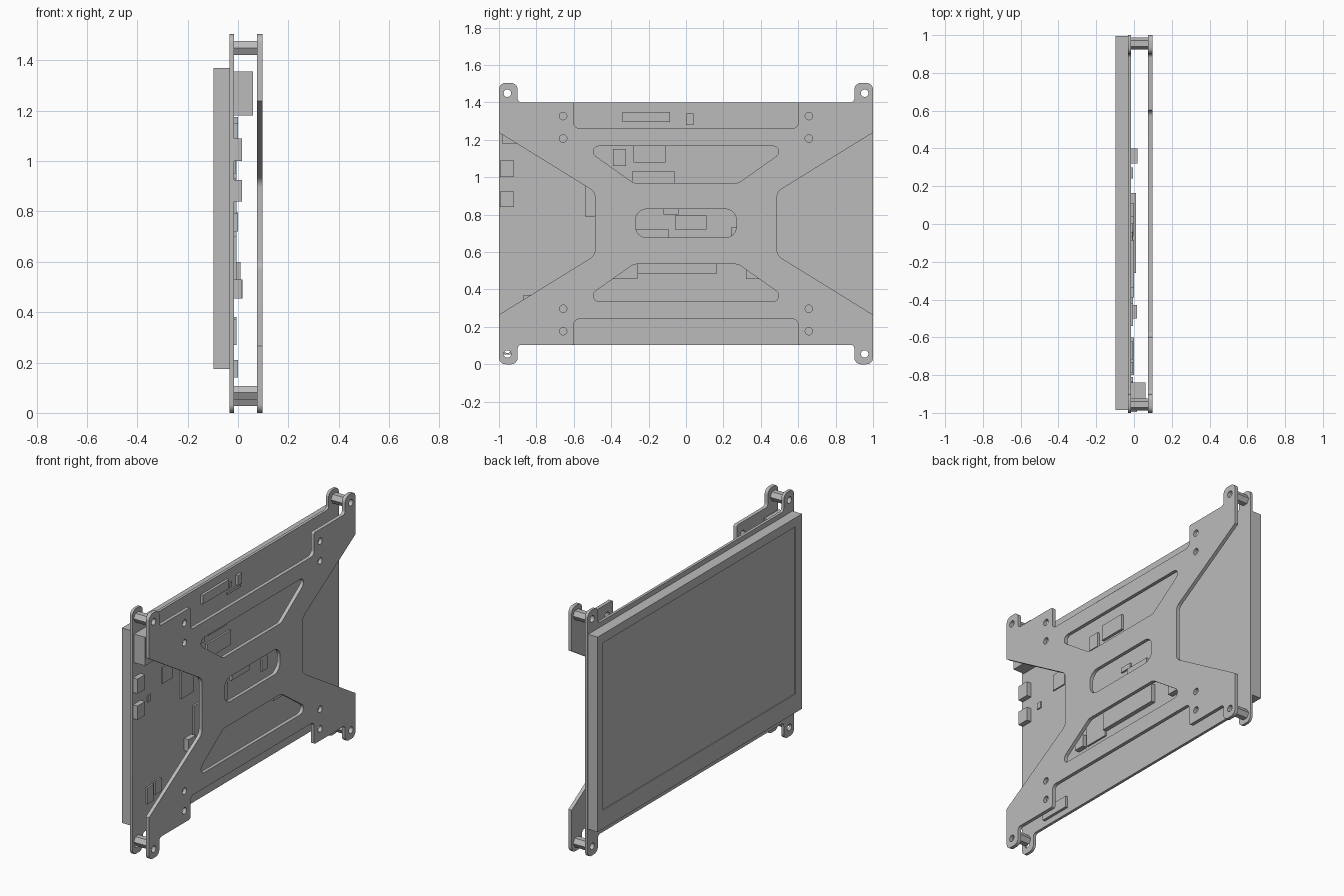
import bpy, bmesh, math
from mathutils import Matrix, Vector

cube = bpy.data.objects.get("Cube")
if cube:
    bpy.data.objects.remove(cube, do_unlink=True)

grey = bpy.data.materials.new("light_grey")
grey.use_nodes = True
colour = (0.5, 0.5, 0.5, 1)
grey.diffuse_color = colour
grey.node_tree.nodes["Principled BSDF"].inputs["Base Color"].default_value = colour

MID = 0.752                       # height of the horizontal symmetry line
BOARD_BACK, BOARD_FRONT = -0.033, -0.016
PLATE_BACK, PLATE_FRONT = 0.075, 0.097


def rounded(points, steps=6):
    """Round the corners of a polygon given as (y, z, radius)."""
    out = []
    for i, (y, z, r) in enumerate(points):
        p = Vector((y, z))
        if r == 0:
            out.append(p)
            continue
        a = (Vector(points[i - 1][:2]) - p).normalized()
        b = (Vector(points[(i + 1) % len(points)][:2]) - p).normalized()
        half = a.angle(b) / 2
        centre = p + (a + b).normalized() * r / math.sin(half)
        start = p + a * r / math.tan(half) - centre
        end = p + b * r / math.tan(half) - centre
        sweep = start.angle_signed(end)
        for k in range(steps + 1):
            out.append(centre + Matrix.Rotation(-sweep * k / steps, 2) @ start)
    return out


def circle(y, z, r, n=24):
    return [Vector((y + r * math.cos(math.tau * k / n),
                    z + r * math.sin(math.tau * k / n))) for k in range(n)]


def rect(y0, y1, z0, z1, r=0):
    return rounded([(y0, z0, r), (y1, z0, r), (y1, z1, r), (y0, z1, r)])


def slab(name, loops, x0, x1):
    """Extrude an outline with holes along x."""
    curve = bpy.data.curves.new(name, 'CURVE')
    curve.dimensions = '2D'
    curve.fill_mode = 'BOTH'
    curve.extrude = (x1 - x0) / 2
    for loop in loops:
        spline = curve.splines.new('POLY')
        spline.points.add(len(loop) - 1)
        for point, p in zip(spline.points, loop):
            point.co = (p.x, p.y, 0, 1)
        spline.use_cyclic_u = True
    helper = bpy.data.objects.new(name + "_outline", curve)
    bpy.context.collection.objects.link(helper)
    graph = bpy.context.evaluated_depsgraph_get()
    mesh = bpy.data.meshes.new_from_object(helper.evaluated_get(graph))
    bpy.data.objects.remove(helper, do_unlink=True)
    bm = bmesh.new()
    bm.from_mesh(mesh)
    bmesh.ops.remove_doubles(bm, verts=bm.verts, dist=0.00005)
    for v in bm.verts:
        y, z, x = v.co
        v.co = ((x0 + x1) / 2 + x, y, z)
    bmesh.ops.recalc_face_normals(bm, faces=bm.faces)
    bm.to_mesh(mesh)
    bm.free()
    mesh.materials.clear()
    mesh.materials.append(grey)
    obj = bpy.data.objects.new(name, mesh)
    bpy.context.collection.objects.link(obj)
    bpy.ops.object.select_all(action='DESELECT')
    obj.select_set(True)
    bpy.context.view_layer.objects.active = obj
    bpy.ops.object.shade_smooth_by_angle(angle=math.radians(30))
    return obj


def four_way(quarter):
    """Mirror a quarter outline (from top centre to the side) into a full one."""
    q, rev = quarter, quarter[::-1]
    full = [(y, MID + z, r) for y, z, r in q]
    full += [(y, MID - z, r) for y, z, r in rev]
    full += [(-y, MID - z, r) for y, z, r in q]
    full += [(-y, MID + z, r) for y, z, r in rev]
    return rounded(full)


SIGNS = [(a, b) for a in (-1, 1) for b in (-1, 1)]
corner_holes = [circle(a * 0.955, MID + b * 0.697, 0.02) for a, b in SIGNS]

# Mounting plate with cross-shaped arms, slots and screw holes
tab = [(0.9, 0.648, 0.02), (0.9, MID, 0.035), (1, MID, 0.035)]
plate_outline = four_way([(0.6, 0.51, 0.03), (0.6, 0.648, 0.01)] + tab
                         + [(1, 0.487, 0), (0.487, 0.17, 0.05)])
plate_holes = list(corner_holes)
for a, b in SIGNS:
    for height in (0.575, 0.455):
        plate_holes.append(circle(a * 0.657, MID + b * height, 0.02))
for b in (-1, 1):
    plate_holes.append(rounded([
        (-0.56, MID + b * 0.415, 0.03), (0.56, MID + b * 0.415, 0.03),
        (0.28, MID + b * 0.217, 0.05), (-0.28, MID + b * 0.217, 0.05)]))
plate_holes.append(rect(-0.27, 0.27, 0.677, 0.83, 0.06))
slab("mounting_plate", [plate_outline] + plate_holes, PLATE_BACK, PLATE_FRONT)

# Circuit board with corner tabs
slab("circuit_board", [four_way(tab)] + corner_holes, BOARD_BACK, BOARD_FRONT)

# Display panel with a shallow recessed screen
panel = rect(-0.985, 0.995, 0.175, 1.37)
slab("display_panel", [panel], -0.093, BOARD_BACK)
slab("display_bezel", [panel, rect(-0.92, 0.945, 0.29, 1.315)], -0.098, -0.093)

# Hexagonal hollow spacers; one sits slightly higher
for a, b in SIGNS:
    z = MID + b * 0.697 + (0.025 if (a, b) == (-1, -1) else 0)
    slab("spacer", [circle(a * 0.955, z, 0.032, 6), circle(a * 0.955, z, 0.02)],
         BOARD_FRONT, PLATE_BACK)

# Board components: name, y range, z range, front face x
components = [
    ("network_socket", -0.985, -0.84, 1.18, 1.355, 0.06),
    ("upper_port", -0.995, -0.92, 1.0, 1.09, 0.015),
    ("lower_port", -0.995, -0.92, 0.84, 0.925, 0.015),
    ("top_header", -0.34, -0.085, 1.295, 1.35, 0),
    ("top_chip", -0.07, -0.045, 1.29, 1.32, -0.008),
    ("top_switch", 0, 0.04, 1.28, 1.34, 0),
    ("top_strip", -0.09, 0.04, 1.255, 1.27, -0.008),
    ("power_chip", -0.39, -0.32, 1.06, 1.15, 0),
    ("main_chip", -0.28, -0.11, 1.08, 1.175, 0),
    ("memory_chip", -0.29, -0.06, 0.94, 1.03, -0.005),
    ("side_chip", -0.54, -0.42, 0.79, 0.95, -0.005),
    ("edge_chip", -0.72, -0.62, 0.95, 1.05, -0.008),
    ("edge_part", -0.86, -0.83, 0.89, 0.93, -0.008),
    ("centre_chip", -0.06, 0.11, 0.72, 0.795, 0),
    ("centre_strip", -0.12, -0.04, 0.8, 0.83, -0.005),
    ("centre_part", -0.28, -0.09, 0.62, 0.72, -0.005),
    ("small_part", 0.24, 0.3, 0.66, 0.73, -0.005),
    ("ribbon_socket", -0.26, 0.165, 0.485, 0.6, 0.01),
    ("low_chip", -0.42, -0.26, 0.455, 0.7, -0.005),
    ("right_socket", 0.32, 0.4, 0.455, 0.53, 0.018),
    ("left_socket", -0.5, -0.43, 0.455, 0.53, 0.015),
    ("corner_chip", -0.87, -0.81, 0.27, 0.37, -0.005),
    ("corner_part", -0.79, -0.73, 0.3, 0.38, -0.005),
    ("bottom_socket", -0.8, -0.6, 0.14, 0.21, 0),
]
for name, y0, y1, z0, z1, x in components:
    slab(name, [rect(y0, y1, z0, z1)], BOARD_FRONT, x)
